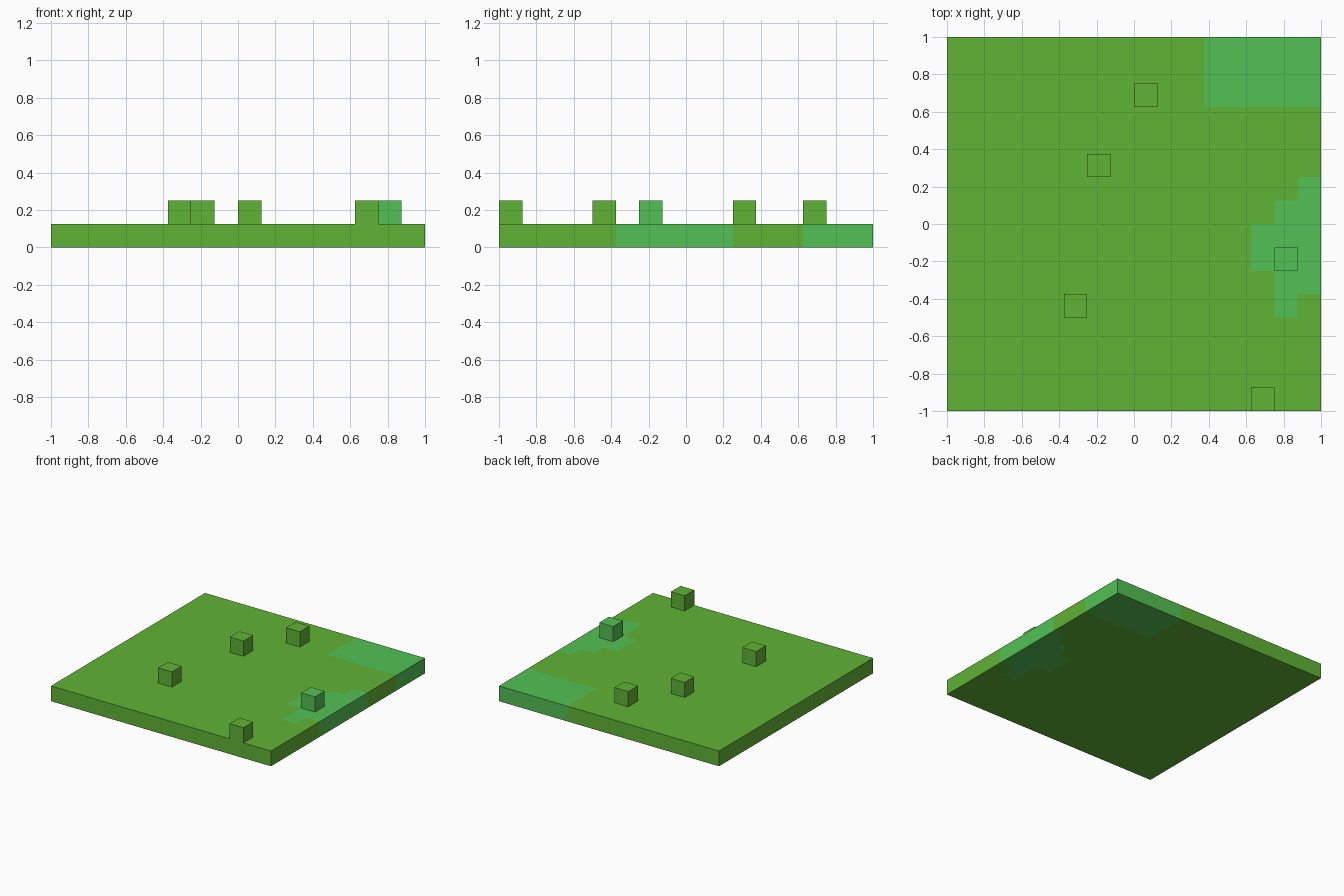
import bpy
import bmesh

if "Cube" in bpy.data.objects:
    bpy.data.objects.remove(bpy.data.objects["Cube"], do_unlink=True)

CELLS = 16
CELL = 2.0 / CELLS


def srgb(r, g, b):
    lin = [c / 3294.6 if c < 10.3 else ((c / 255 + 0.055) / 1.055) ** 2.4 for c in (r, g, b)]
    return (*lin, 1.0)


def make_material(name, colour):
    mat = bpy.data.materials.new(name)
    mat.use_nodes = True
    mat.diffuse_color = colour
    bsdf = mat.node_tree.nodes["Principled BSDF"]
    bsdf.inputs["Base Color"].default_value = colour
    bsdf.inputs["Roughness"].default_value = 0.9
    return mat


MATERIALS = [make_material("grass_green", srgb(96, 179, 53)),
             make_material("cool_green", srgb(82, 193, 83))]

# Cool green cells as (column, first row, last row)
PATCHES = [(c, 13, 15) for c in range(11, 16)] + [(13, 6, 7), (14, 4, 8), (15, 5, 9)]


def is_cool(col, row):
    return any(col == c and lo <= row <= hi for c, lo, hi in PATCHES)


def finish(bm, name):
    # Colour every face by the grid cell it belongs to
    bmesh.ops.recalc_face_normals(bm, faces=bm.faces)
    for face in bm.faces:
        inside = face.calc_center_median() - face.normal * 0.01
        col, row = int((inside.x + 1) / CELL), int((inside.y + 1) / CELL)
        face.material_index = int(is_cool(col, row))
    mesh = bpy.data.meshes.new(name)
    bm.to_mesh(mesh)
    bm.free()
    for mat in MATERIALS:
        mesh.materials.append(mat)
    obj = bpy.data.objects.new(name, mesh)
    bpy.context.collection.objects.link(obj)
    return obj


# Ground slab, one cell thick
bm = bmesh.new()
bmesh.ops.create_grid(bm, x_segments=CELLS, y_segments=CELLS, size=1.0)
base = bm.faces[:]
raised = bmesh.ops.extrude_face_region(bm, geom=base, use_keep_orig=True)
top = [v for v in raised["geom"] if isinstance(v, bmesh.types.BMVert)]
bmesh.ops.translate(bm, verts=top, vec=(0, 0, CELL))
finish(bm, "ground_slab")

# Single raised blocks, each filling one cell
for n, (col, row) in enumerate([(8, 13), (6, 10), (5, 4), (14, 6), (13, 0)], 1):
    bm = bmesh.new()
    bmesh.ops.create_cube(bm, size=CELL)
    bmesh.ops.translate(bm, verts=bm.verts,
                        vec=(-1 + (col + 0.5) * CELL, -1 + (row + 0.5) * CELL, 1.5 * CELL))
    finish(bm, f"raised_block_{n}")
